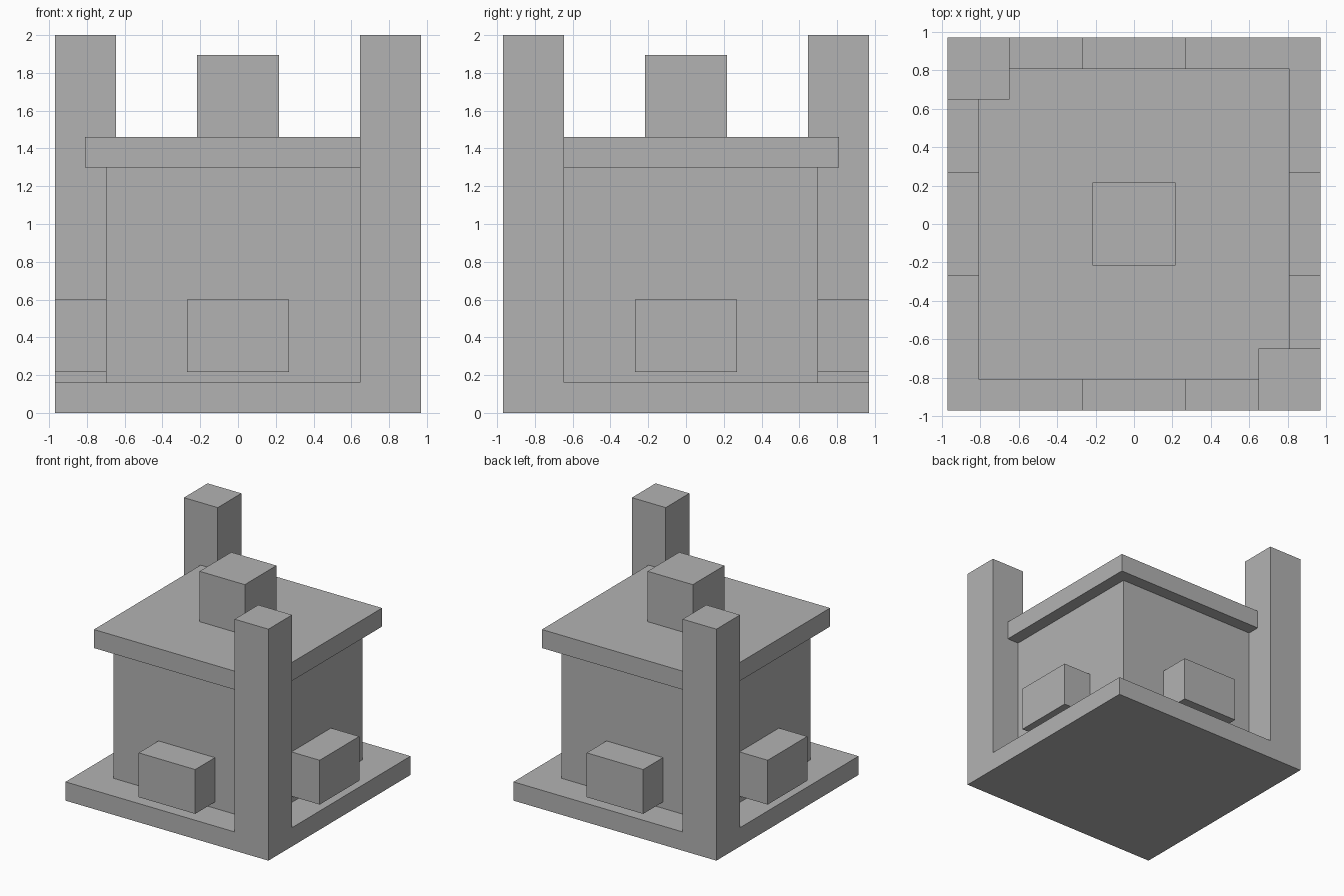
import bpy

if "Cube" in bpy.data.objects:
    bpy.data.objects.remove(bpy.data.objects["Cube"])

grey = bpy.data.materials.new("plain grey")
grey.diffuse_color = (0.45, 0.45, 0.45, 1)
grey.use_nodes = True
grey.node_tree.nodes["Principled BSDF"].inputs["Base Color"].default_value = grey.diffuse_color


def box(name, x, y, z):
    """Axis-aligned box from (min, max) pairs."""
    lo, hi = zip(x, y, z)
    bpy.ops.mesh.primitive_cube_add(
        size=1, location=[(a + b) / 2 for a, b in zip(lo, hi)])
    ob = bpy.context.object
    ob.name = name
    ob.scale = [b - a for a, b in zip(lo, hi)]
    bpy.ops.object.transform_apply(location=True, rotation=False, scale=True)
    ob.data.materials.append(grey)
    return ob


E = 0.97          # outer edge of the base
P = 0.647         # inner edge of the corner posts
W = 0.70          # wall of the main body

# Base slab with two diagonally opposite corner posts merged into it
base = box("base_with_posts", (-E, E), (-E, E), (0, 0.162))
for s in (1, -1):
    post = box("corner_post", sorted((s * P, s * E)), sorted((-s * P, -s * E)), (0, 2))
    union = base.modifiers.new("merge_post", "BOOLEAN")
    union.operation = "UNION"
    union.solver = "EXACT"
    union.object = post
    bpy.context.view_layer.objects.active = base
    bpy.ops.object.modifier_apply(modifier=union.name)
    bpy.data.objects.remove(post)

# Main body, roof slab and the block on top
box("body", (-W, W), (-W, W), (0.162, 1.30))
box("roof", (-0.81, 0.81), (-0.81, 0.81), (1.30, 1.46))
box("top_block", (-0.216, 0.216), (-0.216, 0.216), (1.46, 1.895))

# Ledge block on each of the four walls
for s, a, b in ((1, "right", "back"), (-1, "left", "front")):
    out = sorted((s * W, s * E))
    box(a + "_ledge", out, (-0.27, 0.27), (0.217, 0.60))
    box(b + "_ledge", (-0.27, 0.27), out, (0.217, 0.60))
